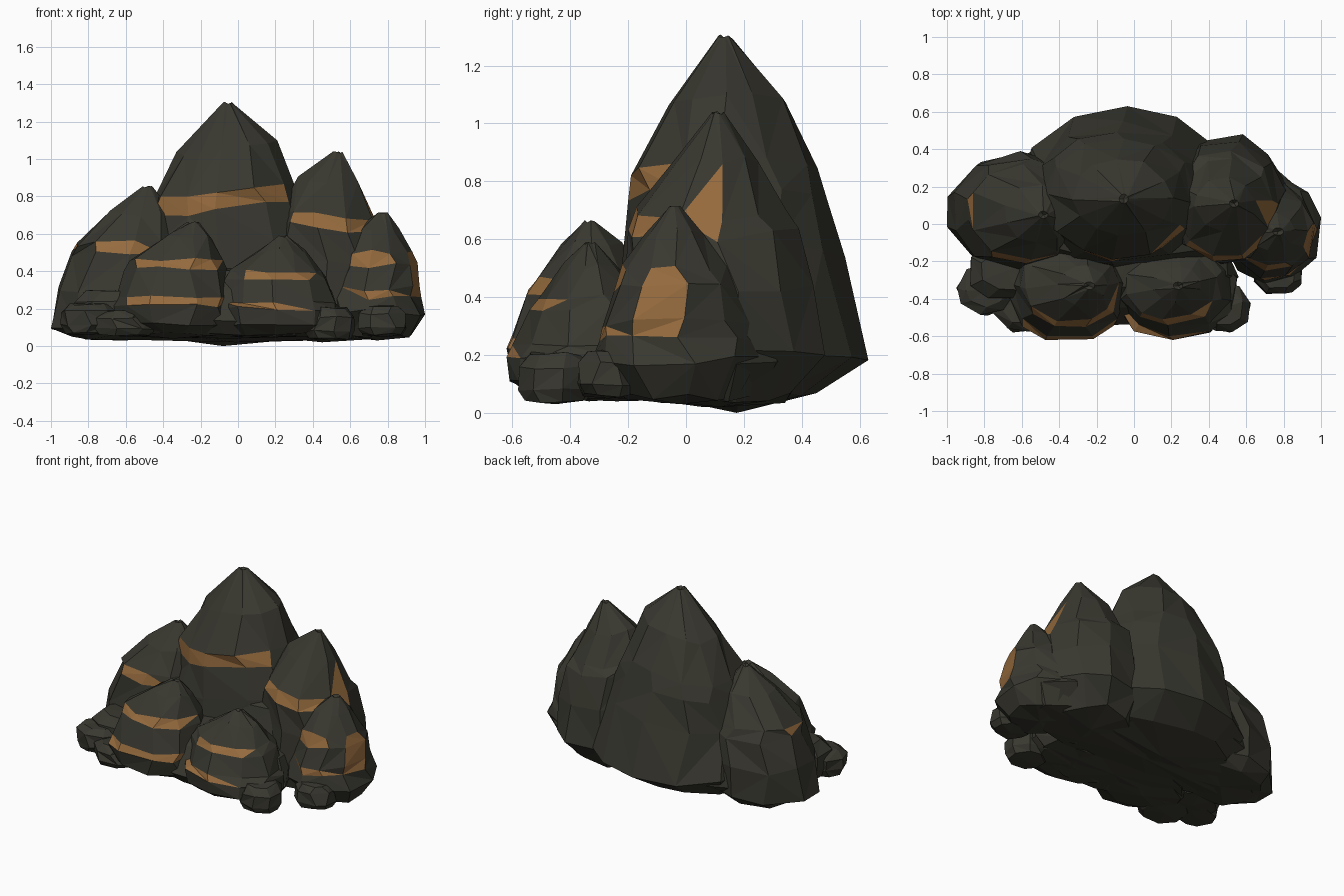
import bpy, math, random

if "Cube" in bpy.data.objects:
    bpy.data.objects.remove(bpy.data.objects["Cube"])

def material(name, rgb):
    m = bpy.data.materials.new(name)
    m.diffuse_color = (*rgb, 1)
    m.use_nodes = True
    m.node_tree.nodes["Principled BSDF"].inputs["Base Color"].default_value = m.diffuse_color
    return m

STONE = material("dark_stone", (0.040, 0.039, 0.029))
ORE = material("copper_ore", (0.30, 0.145, 0.047))

def fit(vals, lo, hi):
    a, b = min(vals), max(vals)
    return [lo + (v - a) / (b - a) * (hi - lo) for v in vals]

def rock(name, rings, bottom, seed, ore=(), n=10, dip=0.018, zj=0.018, tilt=0, phase=None):
    """Stack of faceted rings (z, x0, x1, y0, y1), closed by two fans.
    ore: (ring band, from angle, to angle); -90 degrees is the front.
    tilt: slope of the middle rings along x."""
    rnd = random.Random(seed)
    verts, faces, mats = [], [], []
    start = rnd.random()
    if phase is not None:
        start = phase
    for i, (z, x0, x1, y0, y1) in enumerate(rings):
        xs, ys = [], []
        for k in range(n):
            a = math.tau * (k + start + rnd.uniform(-.2, .2)) / n
            r = rnd.uniform(0.97, 1.05)
            xs.append(r * math.cos(a))
            ys.append(r * math.sin(a))
        xs, ys = fit(xs, x0, x1), fit(ys, y0, y1)
        j = zj if i < len(rings) - 1 else 0.007
        t = tilt if 1 < i < len(rings) - 1 else 0
        verts += [(x, y, max(0.01, z + t * (x - (x0 + x1) / 2) + rnd.uniform(-j, j)))
                  for x, y in zip(xs, ys)]

    def add(tri, band=None):
        faces.append(tri)
        hit = 0
        if band is not None:
            _, x0, x1, y0, y1 = rings[band]
            px = sum(verts[v][0] for v in tri) / 3 - (x0 + x1) / 2
            py = sum(verts[v][1] for v in tri) / 3 - (y0 + y1) / 2
            ang = math.degrees(math.atan2(py / (y1 - y0), px / (x1 - x0)))
            hit = int(any(b == band and lo <= ang <= hi for b, lo, hi in ore))
        mats.append(hit)

    for i in range(len(rings) - 1):
        for k in range(n):
            a, b = i * n + k, i * n + (k + 1) % n
            c, d = b + n, a + n
            if rnd.random() < 0.5:
                add((a, b, c), i); add((a, c, d), i)
            else:
                add((a, b, d), i); add((b, c, d), i)
    # bottom and slightly dented tip
    for i, z in ((0, bottom), (len(rings) - 1, rings[-1][0] - dip)):
        _, x0, x1, y0, y1 = rings[i]
        verts.append(((x0 + x1) / 2, (y0 + y1) / 2, z))
        m = len(verts) - 1
        for k in range(n):
            a, b = i * n + k, i * n + (k + 1) % n
            add((b, a, m) if i == 0 else (a, b, m))
    me = bpy.data.meshes.new(name)
    me.from_pydata(verts, [], faces)
    me.materials.append(STONE)
    me.materials.append(ORE)
    me.polygons.foreach_set("material_index", mats)
    me.update()
    bpy.context.collection.objects.link(bpy.data.objects.new(name, me))

# bedrock filling the gaps at the foot and between the peaks
rock("bedrock", [
    (.05, -.86, .84, -.22, .34), (.16, -.97, .92, -.25, .45), (.36, -.90, .86, -.22, .41),
    (.54, -.76, .74, -.18, .35)], .02, 5, n=14, dip=-.1)
rock("front_bedrock", [
    (.06, -.58, .50, -.48, .0), (.14, -.68, .56, -.54, .0), (.30, -.60, .50, -.45, .0),
    (.40, -.40, .36, -.34, .0)], .04, 6, n=12, dip=-.02)

# tall back peaks
rock("main_peak", [
    (.06, -.54, .38, -.10, .45), (.19, -.62, .48, -.25, .63), (.53, -.55, .41, -.22, .55),
    (.735, -.50, .34, -.20, .49), (.83, -.455, .30, -.19, .455), (1.06, -.33, .21, -.06, .345),
    (1.30, -.08, -.03, .11, .16)], 0.0, 3, [(3, -140, -35), (3, 20, 38)],
    n=12, tilt=.12, phase=0)
rock("right_peak", [
    (.05, .20, .70, -.12, .36), (.20, .14, .83, -.22, .48), (.45, .17, .81, -.21, .44),
    (.63, .20, .77, -.20, .39), (.70, .23, .74, -.17, .35), (.88, .32, .65, -.04, .25),
    (1.035, .51, .56, .09, .13)], .02, 8, [(3, -145, -40), (3, -8, 15), (4, -8, 15)], tilt=-.08)
rock("left_peak", [
    (.05, -.90, -.36, -.14, .30), (.10, -1.0, -.30, -.24, .38), (.30, -.96, -.28, -.24, .39),
    (.49, -.89, -.28, -.21, .35), (.55, -.86, -.28, -.19, .32), (.71, -.69, -.34, -.10, .21),
    (.85, -.51, -.46, .03, .07)], .03, 12, [(3, -130, -75), (3, 155, 180)])
rock("far_right_peak", [
    (.06, .56, .93, -.22, .18), (.18, .46, 1.0, -.32, .26), (.25, .48, .98, -.30, .24),
    (.31, .50, .97, -.29, .22), (.43, .52, .96, -.25, .19), (.50, .55, .93, -.22, .14),
    (.62, .63, .86, -.14, .06), (.71, .74, .80, -.06, -.02)], .03, 21,
    [(2, -125, -55), (2, -40, 0), (3, -25, 0), (4, -160, -65), (4, -40, 5)])

# lower front peaks
rock("front_left_peak", [
    (.06, -.60, -.10, -.52, -.15), (.12, -.67, -.03, -.61, -.08), (.22, -.67, -.03, -.62, -.07),
    (.26, -.65, -.04, -.60, -.08), (.415, -.61, -.06, -.55, -.11), (.46, -.58, -.08, -.52, -.14),
    (.58, -.41, -.14, -.43, -.22), (.66, -.27, -.21, -.35, -.31)], .04, 31,
    [(2, -145, -20), (4, -135, -20)], zj=.013)
rock("front_right_peak", [
    (.06, -.04, .48, -.53, -.15), (.11, -.12, .55, -.61, -.08), (.20, -.12, .55, -.62, -.07),
    (.24, -.11, .52, -.60, -.08), (.365, -.07, .47, -.54, -.12), (.40, -.04, .44, -.51, -.14),
    (.51, .10, .36, -.42, -.23), (.585, .21, .26, -.35, -.31)], .05, 44,
    [(2, -150, -75), (4, -125, -35)], zj=.013)

# small boulders around the foot: centre x, centre y, half width, half depth, bottom, top
boulders = [(.49, -.45, .135, .13, .03, .21), (.77, -.27, .13, .105, .05, .22),
            (-.79, -.35, .16, .14, .06, .23), (-.60, -.42, .17, .16, .05, .19),
            (-.68, -.25, .20, .15, .06, .30)]
for i, (x, y, w, d, z0, z1) in enumerate(boulders):
    h = z1 - z0
    rock(f"boulder_{i + 1}", [
        (z0 + t * h, x - s * w, x + s * w, y - s * d, y + s * d)
        for t, s in ((.06, .82), (.3, 1), (.72, .97), (.97, .68))], z0, 60 + i, n=8, dip=-.004, zj=.008)
